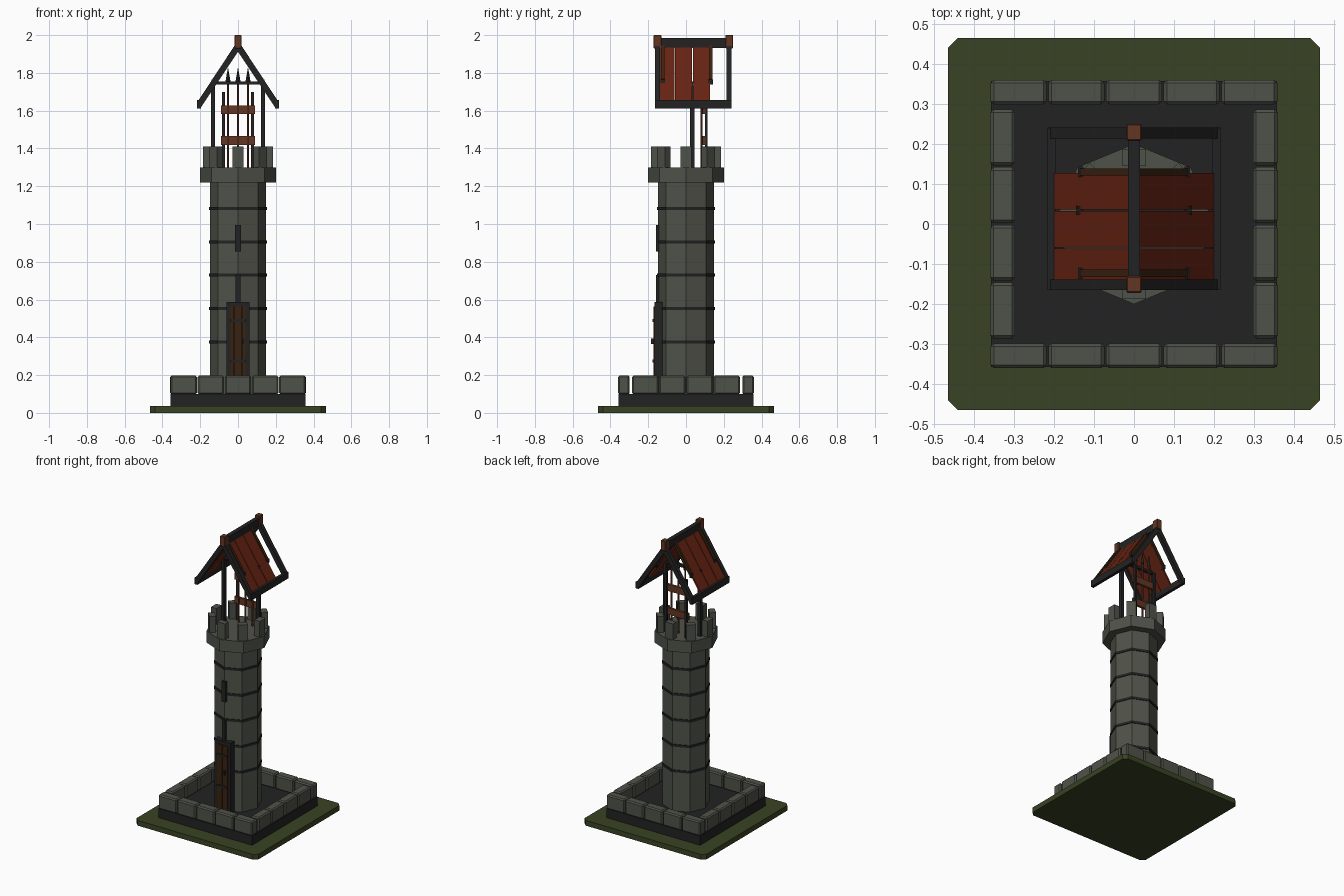
import bpy, bmesh, math
from mathutils import Vector, Matrix

if "Cube" in bpy.data.objects:
    bpy.data.objects.remove(bpy.data.objects["Cube"])

def mat(name, r, g, b):
    m = bpy.data.materials.new(name)
    m.diffuse_color = (r, g, b, 1)
    m.use_nodes = True
    m.node_tree.nodes["Principled BSDF"].inputs["Base Color"].default_value = m.diffuse_color
    return m

GRASS = mat("grass_green", .040, .056, .017)
STONE = mat("grey_stone", .078, .084, .066)
DARK = mat("dark_iron", .0165, .0165, .0175)
ROOF = mat("red_brown_roof", .130, .0165, .006)
WOOD = mat("warm_wood", .125, .037, .017)
DOOR = mat("dark_wood", .042, .016, .005)

def finish(bm, name, m, bevel=0):
    bmesh.ops.recalc_face_normals(bm, faces=bm.faces)
    me = bpy.data.meshes.new(name)
    bm.to_mesh(me)
    bm.free()
    me.materials.append(m)
    ob = bpy.data.objects.new(name, me)
    bpy.context.collection.objects.link(ob)
    if bevel:
        b = ob.modifiers.new("bevel", 'BEVEL')
        b.width = bevel
        b.segments = 1
    return ob

def box(name, m, x0, x1, y0, y1, z0, z1, bevel=0):
    bm = bmesh.new()
    bmesh.ops.create_cube(bm, size=1)
    for v in bm.verts:
        v.co = Vector(((x0 + x1) / 2 + v.co.x * (x1 - x0), (y0 + y1) / 2 + v.co.y * (y1 - y0),
                       (z0 + z1) / 2 + v.co.z * (z1 - z0)))
    return finish(bm, name, m, bevel)

def prism(name, m, r0, r1, z0, z1, n=8, x=0, y=0, turn=0):
    bm = bmesh.new()
    bmesh.ops.create_cone(bm, cap_ends=True, segments=n, radius1=r0, radius2=r1, depth=z1 - z0,
                          matrix=Matrix.Translation((x, y, (z0 + z1) / 2)) @ Matrix.Rotation(turn, 4, 'Z'))
    return finish(bm, name, m)

def extrude_xz(name, m, pts, y0, y1):
    # closed outline in the xz plane, extruded along y
    bm = bmesh.new()
    f = bm.faces.new([bm.verts.new((x, y0, z)) for x, z in pts])
    r = bmesh.ops.extrude_face_region(bm, geom=[f])
    bmesh.ops.translate(bm, vec=(0, y1 - y0, 0), verts=[v for v in r['geom'] if isinstance(v, bmesh.types.BMVert)])
    return finish(bm, name, m)

# ground slab with cut corners
g, c = .465, .025
bm = bmesh.new()
f = bm.faces.new([bm.verts.new((x, y, 0)) for x, y in (
    (-g + c, -g), (g - c, -g), (g, -g + c), (g, g - c), (g - c, g), (-g + c, g), (-g, g - c), (-g, -g + c))])
r = bmesh.ops.extrude_face_region(bm, geom=[f])
bmesh.ops.translate(bm, vec=(0, 0, .036), verts=[v for v in r['geom'] if isinstance(v, bmesh.types.BMVert)])
finish(bm, "ground_slab", GRASS)

# plinth and its ring of stone blocks
box("plinth", DARK, -.357, .357, -.357, .357, .03, .1)
p = .144
for s in (-1, 1):
    for i in range(5):
        x = (i - 2) * p
        box("kerb_block", STONE, x - .07, x + .07, s * .329 - .031, s * .329 + .031, .098, .197, .008)
    for i in range(4):
        y = (i - 1.5) * p
        box("kerb_block", STONE, s * .328 - .031, s * .328 + .031, y - .07, y + .07, .098, .197, .008)

# octagonal tower, bands, crown
prism("tower_shaft", STONE, .148, .148, .1, 1.22)
for i in range(5):
    z = .376 + i * .1765
    prism("tower_band", DARK, .153, .153, z - .008, z + .008)
prism("crown", STONE, .2, .2, 1.22, 1.3)
for i in range(8):
    o = box("merlon", STONE, .145, .186, -.03, .03, 1.295, 1.41)
    o.rotation_euler.z = i * math.pi / 4

# window slits
box("window_slit_low", DARK, -.012, .012, -.16, -.13, .585, .73)
box("window_slit_high", DARK, -.015, .015, -.16, -.13, .855, .995)

# door: frame, planks, hinge straps, handle
for s in (-1, 1):
    box("door_jamb", DARK, s * .05 - .01, s * .05 + .01, -.168, -.1, .1, .57)
box("door_lintel", DARK, -.06, .06, -.168, -.1, .562, .587)
box("door_back", DARK, -.045, .045, -.158, -.1, .1, .565)
for i in range(4):
    x = (i - 1.5) * .0205
    box("door_plank", DOOR, x - .0092, x + .0092, -.172, -.15, .1, .562)
for z in (.275, .49):
    box("door_strap", DARK, -.04, .04, -.177, -.165, z - .008, z + .008)
box("door_handle", DARK, .02, .028, -.186, -.17, .365, .395)

# roof frame: ridge, rafters, eaves, finials
box("ridge_beam", DARK, -.015, .015, -.165, .24, 1.932, 1.984)
for y in (-.151, .229):
    box("finial", WOOD, -.019, .019, y - .021, y + .021, 1.93, 2.0, .003)
for s in (-1, 1):
    box("eave_beam", DARK, s * .2055 - .0105, s * .2055 + .0105, -.165, .24, 1.612, 1.657)
    for y0 in (-.165, .214):
        extrude_xz("rafter", DARK, [(0, 1.97), (s * .216, 1.645), (s * .205, 1.612), (s * .195, 1.62),
                                    (0, 1.912)], y0, y0 + .027)
    # roof planks, the rear one is missing
    for i in range(3):
        y0 = -.153 + i * .0945
        extrude_xz("roof_plank", ROOF, [(s * .005, 1.95), (s * .2, 1.657), (s * .193, 1.645),
                                        (s * .005, 1.927)], y0, y0 + .0915)
    # battens with iron ends
    for y in (-.123, .13):
        extrude_xz("roof_batten", DOOR, [(s * .01, 1.956), (s * .135, 1.768), (s * .122, 1.752),
                                         (s * .01, 1.92)], y - .009, y + .009)
        box("batten_end", DARK, s * .133 - .007, s * .133 + .007, y - .013, y + .013, 1.738, 1.765)
    # posts carrying the roof
    box("roof_post", DARK, s * .132 - .011, s * .132 + .011, .022, .046, 1.295, 1.745)
box("tie_beam", DARK, -.14, .14, .024, .044, 1.738, 1.755)

# spear rack
for s in (-1, 1):
    box("rack_post", DARK, s * .078 - .008, s * .078 + .008, .1, .115, 1.295, 1.70)
for z in (1.442, 1.605):
    box("rack_rail", WOOD, -.09, .09, .088, .104, z - .023, z + .023)
for x in (-.053, 0, .053):
    prism("spear_shaft", WOOD, .0055, .0055, 1.3, 1.755, 6, x, .083)
    prism("spear_head", DARK, .014, .001, 1.75, 1.825, 4, x, .083)
